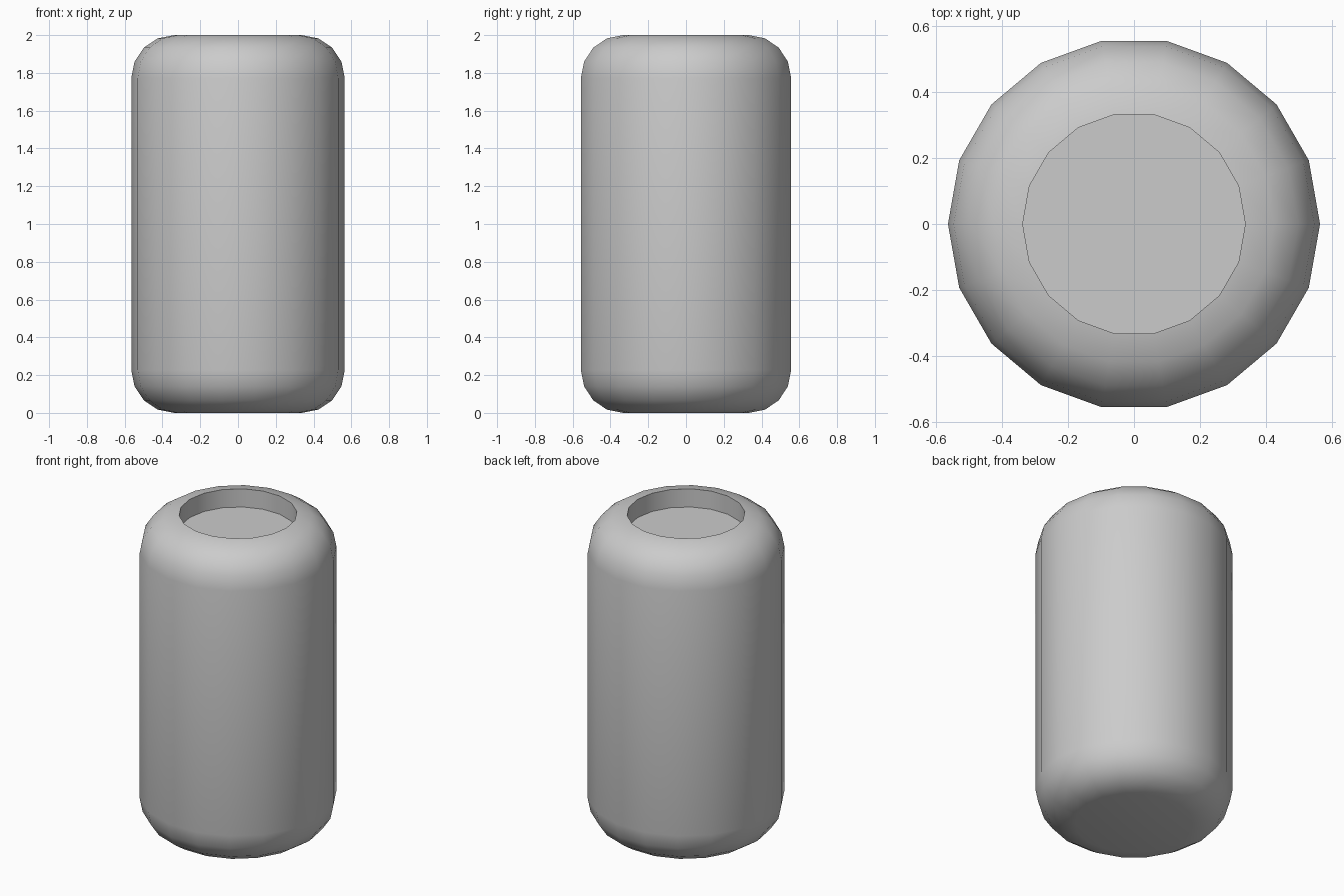
import bpy, bmesh
from math import sin, cos, pi, radians

if "Cube" in bpy.data.objects:
    bpy.data.objects.remove(bpy.data.objects["Cube"])

SIDES, R, H = 18, 0.565, 2.0      # outer body
RIM, DEPTH = 0.338, 0.115         # recess in the top
SEG = 4                           # steps in the rounded corners
B = R - RIM

# Profile (radius, height) from the base, up the side, over the rim, into the recess
steps = [pi / 2 * i / SEG for i in range(SEG + 1)]
profile = [(RIM + B * sin(a), B - B * cos(a)) for a in steps]
profile += [(RIM + B * cos(a), H - B + B * sin(a)) for a in steps]
profile.append((RIM, H - DEPTH))

# Spin the profile into rings, bridge them and cap both ends
bm = bmesh.new()
rings = [[bm.verts.new((r * cos(2 * pi * k / SIDES), r * sin(2 * pi * k / SIDES), z))
          for k in range(SIDES)] for r, z in profile]
for a, b in zip(rings, rings[1:]):
    for k in range(SIDES):
        n = (k + 1) % SIDES
        bm.faces.new((a[k], a[n], b[n], b[k]))
bm.faces.new(rings[0][::-1])
bm.faces.new(rings[-1])

mesh = bpy.data.meshes.new("canister_body")
bm.to_mesh(mesh)
bm.free()
body = bpy.data.objects.new("canister_body", mesh)
bpy.context.collection.objects.link(body)

# Smooth sides, sharp recess edges
bpy.context.view_layer.objects.active = body
body.select_set(True)
bpy.ops.object.shade_smooth_by_angle(angle=radians(40))
